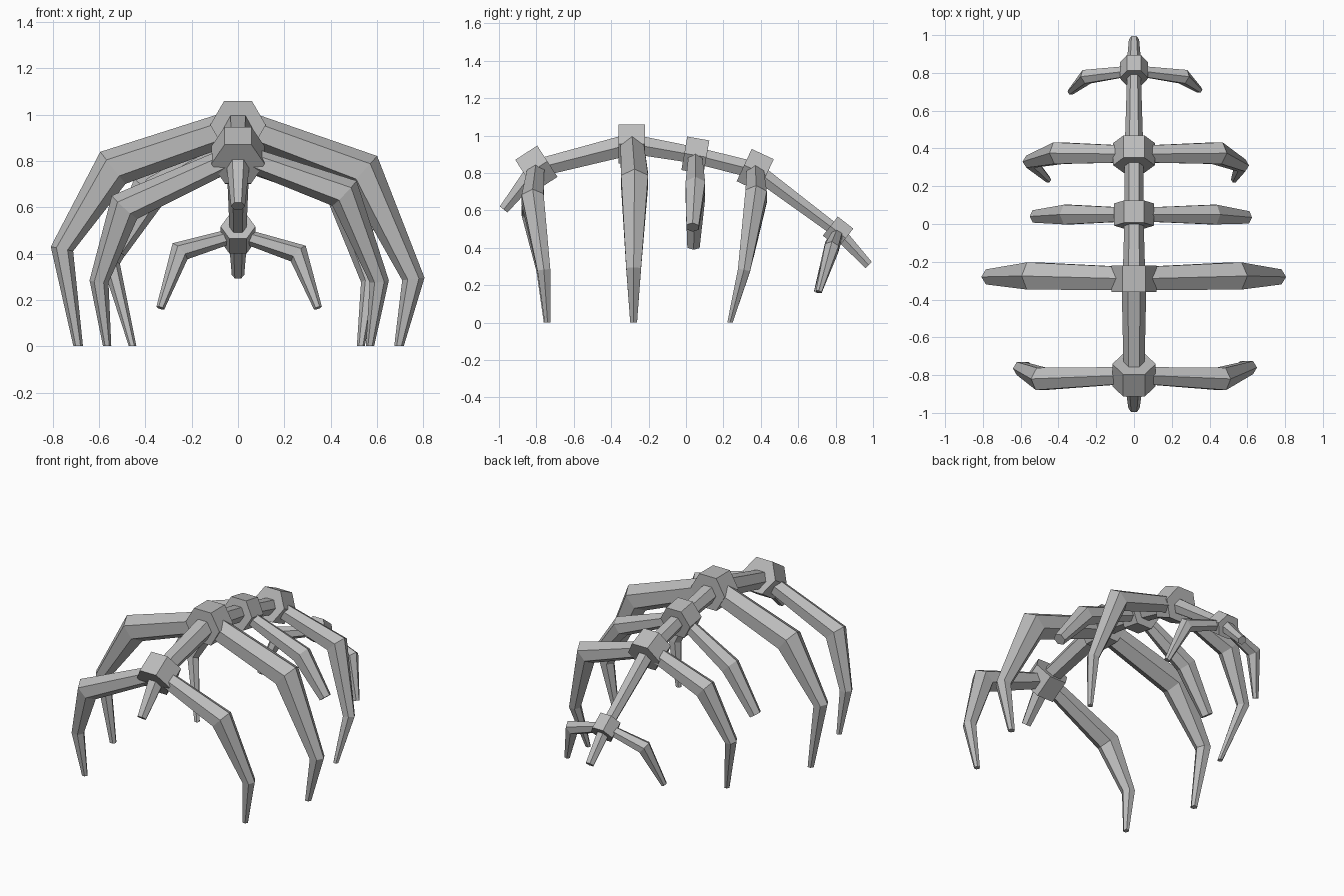
import bpy, bmesh, math
from mathutils import Vector

cube = bpy.data.objects.get("Cube")
if cube:
    bpy.data.objects.remove(cube, do_unlink=True)

bone = bpy.data.materials.new("bone_grey")
bone.use_nodes = True
colour = (0.5, 0.5, 0.5, 1)
bone.diffuse_color = colour
bone.node_tree.nodes["Principled BSDF"].inputs["Base Color"].default_value = colour


def hex_tube(name, points, radii, side_axis, phase=0.0):
    """Closed six-sided tube with mitred bends through the given points."""
    pts = [Vector(p) for p in points]
    bm = bmesh.new()
    rings = []
    for i, (p, r) in enumerate(zip(pts, radii)):
        before = (p - pts[i - 1]).normalized() if i else None
        after = (pts[i + 1] - p).normalized() if i + 1 < len(pts) else None
        before, after = before or after, after or before
        along = (before + after).normalized()
        side = Vector(side_axis)
        side = (side - along * side.dot(along)).normalized()
        up = along.cross(side)
        mitre = 1 / max(along.dot(after), 0.7)
        ring = []
        for k in range(6):
            a = phase + k * math.pi / 3
            ring.append(bm.verts.new(p + side * r * math.cos(a) + up * r * mitre * math.sin(a)))
        rings.append(ring)
    for a, b in zip(rings, rings[1:]):
        for k in range(6):
            j = (k + 1) % 6
            bm.faces.new((a[k], a[j], b[j], b[k]))
    bm.faces.new(rings[0])
    bm.faces.new(rings[-1])
    bmesh.ops.recalc_face_normals(bm, faces=bm.faces)
    mesh = bpy.data.meshes.new(name)
    bm.to_mesh(mesh)
    bm.free()
    mesh.materials.append(bone)
    obj = bpy.data.objects.new(name, mesh)
    bpy.context.collection.objects.link(obj)


# Vertebrae: centre y, centre z, tilt in degrees, radius, length
X, Y = (1, 0, 0), (0, 1, 0)
vertebrae = [
    (-0.80, 0.825, 33, 0.115, 0.14),
    (-0.29, 0.955, 0, 0.12, 0.14),
    (0.05, 0.895, -10, 0.105, 0.12),
    (0.37, 0.815, -25, 0.11, 0.13),
    (0.813, 0.484, -38, 0.075, 0.105),
]
for n, (y, z, tilt, r, length) in enumerate(vertebrae, 1):
    t = math.radians(tilt)
    half = Vector((0, math.cos(t), math.sin(t))) * length / 2
    c = Vector((0, y, z))
    hex_tube(f"vertebra_{n}", [c - half, c + half], [r, r], X)

# Spine bones between the vertebrae, plus the two end stubs
spine = [(0, v[0], v[1]) for v in vertebrae]
thickness = [(0.055, 0.066), (0.06, 0.05), (0.05, 0.052), (0.05, 0.036)]
for n, radii in enumerate(thickness):
    hex_tube(f"spine_bone_{n + 1}", spine[n:n + 2], radii, X)
hex_tube("front_stub", [spine[0], (0, -0.975, 0.605)], (0.055, 0.03), X)
hex_tube("tail_stub", [spine[-1], (0, 0.977, 0.308)], (0.042, 0.027), X)

# Ribs: vertebra index, radii, joints of the left side, joints of the right side
ribs = [
    (0, (0.05, 0.068, 0.04, 0.018),
     [(0.46, -0.82, 0.66), (0.61, -0.76, 0.28), (0.57, -0.74, 0)],
     [(-0.49, -0.82, 0.60), (-0.60, -0.765, 0.28), (-0.565, -0.745, 0)]),
    (1, (0.07, 0.083, 0.046, 0.021),
     [(0.54, -0.275, 0.755), (0.757, -0.28, 0.29), (0.695, -0.28, 0)],
     [(-0.54, -0.275, 0.77), (-0.76, -0.28, 0.42), (-0.69, -0.28, 0)]),
    (2, (0.04, 0.06, 0.038),
     [(0.42, 0.05, 0.73), (0.595, 0.035, 0.51)],
     [(-0.35, 0.05, 0.68), (-0.52, 0.04, 0.41)]),
    (3, (0.05, 0.066, 0.038, 0.017),
     [(0.44, 0.375, 0.68), (0.57, 0.31, 0.28), (0.53, 0.235, 0)],
     [(-0.40, 0.375, 0.67), (-0.55, 0.33, 0.36), (-0.455, 0.235, 0)]),
    (4, (0.03, 0.042, 0.018),
     [(0.26, 0.78, 0.40), (0.345, 0.71, 0.165)],
     [(-0.25, 0.78, 0.41), (-0.335, 0.70, 0.165)]),
]
for index, radii, left, right in ribs:
    for side, joints in (("left", left), ("right", right)):
        hex_tube(f"{side}_rib_{index + 1}", [spine[index]] + joints, radii, Y, math.pi / 6)

# Level the rib tips on the ground
for obj in bpy.context.collection.objects:
    if "_rib_" in obj.name:
        for v in obj.data.vertices:
            if v.co.z < 0.05:
                v.co.z = 0
